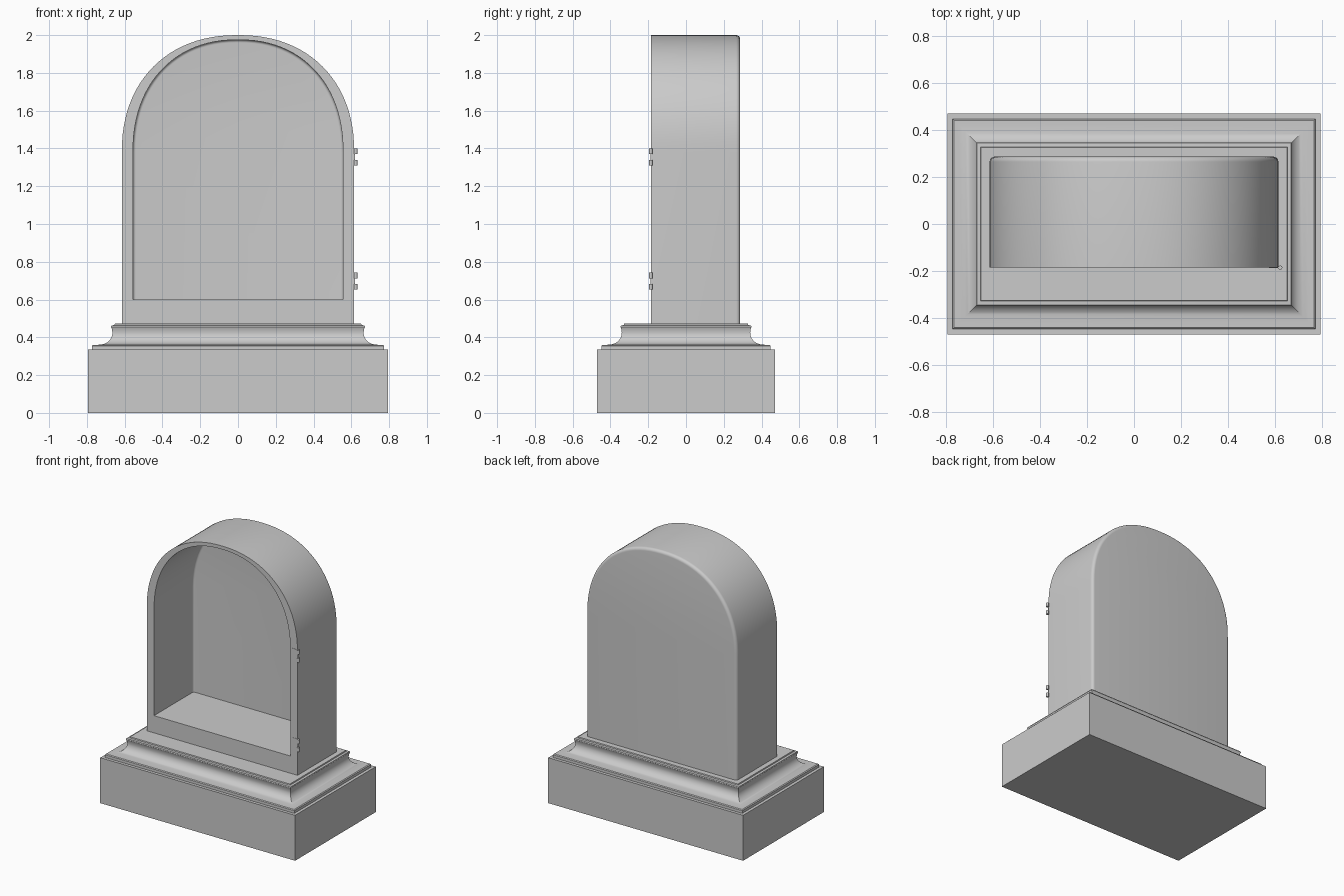
import bpy, bmesh
from math import sin, cos, pi

if "Cube" in bpy.data.objects:
    bpy.data.objects.remove(bpy.data.objects["Cube"])


def finish(bm, name, angle=0.5):
    bmesh.ops.recalc_face_normals(bm, faces=bm.faces)
    mesh = bpy.data.meshes.new(name)
    bm.to_mesh(mesh)
    bm.free()
    ob = bpy.data.objects.new(name, mesh)
    bpy.context.collection.objects.link(ob)
    bpy.ops.object.select_all(action='DESELECT')
    ob.select_set(True)
    bpy.context.view_layer.objects.active = ob
    bpy.ops.object.shade_smooth_by_angle(angle=angle)
    return ob


def loft(rings, name):
    """Skin closed rings of equal length and cap both ends."""
    bm = bmesh.new()
    loops = [[bm.verts.new(p) for p in ring] for ring in rings]
    for a, b in zip(loops, loops[1:]):
        for i in range(len(a)):
            j = (i + 1) % len(a)
            bm.faces.new((a[i], a[j], b[j], b[i]))
    bm.faces.new(loops[0])
    bm.faces.new(loops[-1])
    return finish(bm, name)


# Moulded plinth: (inset, height) profile swept around a rectangle
cove = [(0.13 - 0.065 * (1 - cos(t)), 0.425 - 0.063 * sin(t))
        for t in [i * pi / 20 for i in range(11)]]
profile = [(0, 0), (0, 0.335), (0.022, 0.335), (0.022, 0.355), (0.028, 0.36),
           (0.05, 0.36)] + cove[::-1] + [
           (0.127, 0.445), (0.123, 0.455), (0.125, 0.463),
           (0.141, 0.465), (0.143, 0.473)]
loft([[(sx * (0.795 - d), sy * (0.47 - d), z)
       for sx, sy in ((-1, -1), (1, -1), (1, 1), (-1, 1))]
      for d, z in profile], "plinth")


# Arched case, hollow and open at the front
def arch(half, bottom, spring, top, y, n=48):
    pts = [(-half, y, bottom), (half, y, bottom)]
    for i in range(n + 1):
        t = pi * i / n
        c, s = cos(t), max(sin(t), 0)
        x = half * abs(c) ** (2 / 2.2) * (1 if c >= 0 else -1)
        pts.append((x, y, spring + (top - spring) * s ** (2 / 2.2)))
    return pts


def rounded(half, bottom, top, back, r, steps=6):
    """Rings of the rounded back edge, from the back towards the front."""
    rings = []
    for i in range(steps + 1):
        t = pi / 2 * i / steps
        d = r * (1 - sin(t))
        rings.append(arch(half - d, bottom, 1.38, top - d,
                          back - r * (1 - cos(t))))
    return rings


front = -0.185
outer = rounded(0.615, 0.47, 2.0, 0.287, 0.022)
inner = rounded(0.556, 0.6, 1.975, 0.275, 0.015)
loft(outer + [arch(0.615, 0.47, 1.38, 2.0, front),
              arch(0.556, 0.6, 1.38, 1.975, front)] + inner[::-1], "case")

# Door hinges: a thin leaf and two barrel knuckles each
for label, z in (("lower", 0.697), ("upper", 1.355)):
    bm = bmesh.new()
    leaf = bmesh.ops.create_cube(bm, size=1)["verts"]
    for v in leaf:
        v.co.x = 0.597 + v.co.x * 0.044
        v.co.y = front + v.co.y * 0.005
        v.co.z = z + v.co.z * 0.09
    for dz in (-0.03, 0.03):
        knuckle = bmesh.ops.create_cone(bm, cap_ends=True, segments=20,
                                        radius1=0.009, radius2=0.009,
                                        depth=0.03)["verts"]
        bmesh.ops.translate(bm, verts=knuckle, vec=(0.623, front - 0.001, z + dz))
    finish(bm, label + "_hinge")
